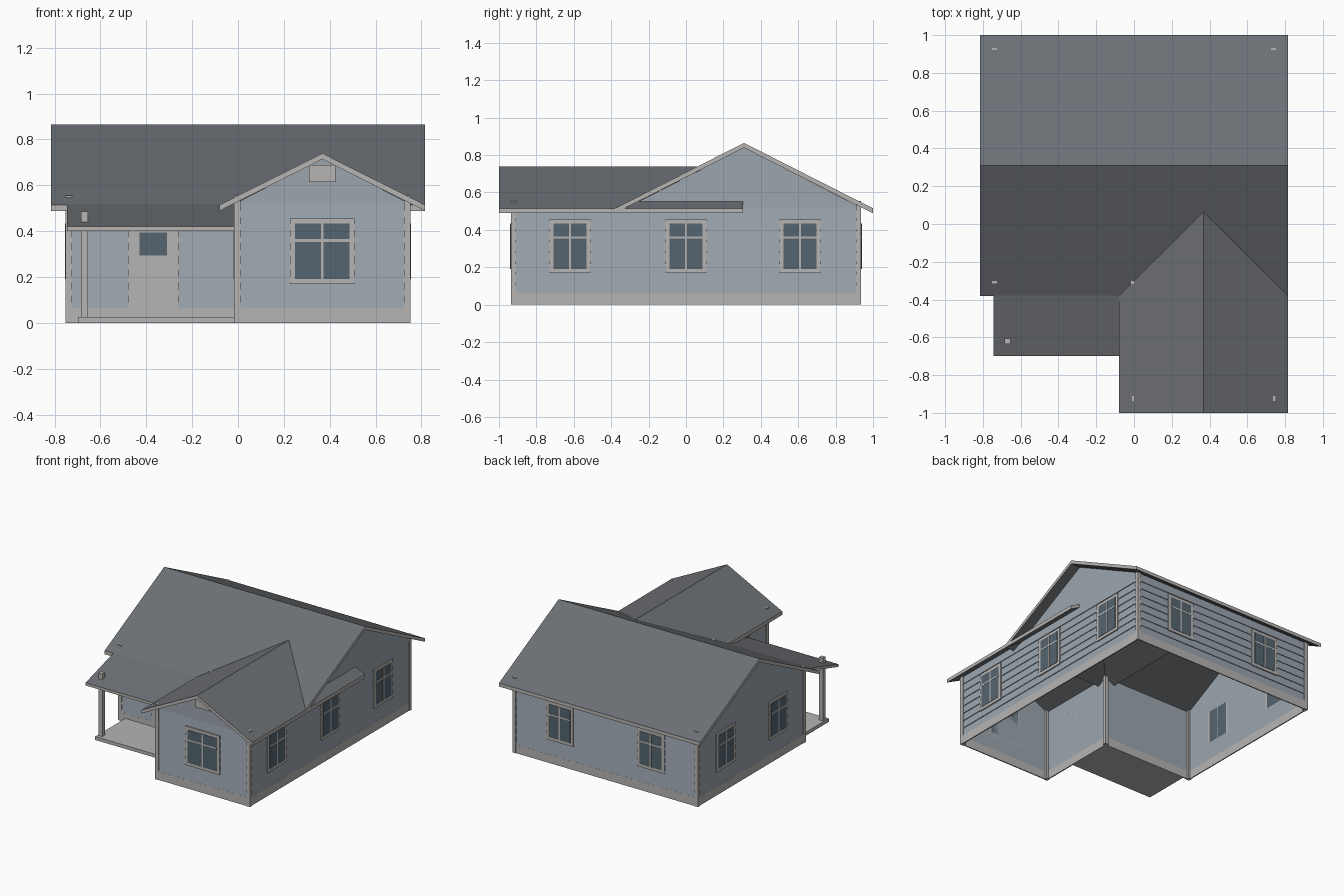
import bpy, bmesh
from mathutils import Vector

if "Cube" in bpy.data.objects:
    bpy.data.objects.remove(bpy.data.objects["Cube"])


def material(name, r, g, b):
    m = bpy.data.materials.new(name)
    m.diffuse_color = (r, g, b, 1)
    m.use_nodes = True
    m.node_tree.nodes["Principled BSDF"].inputs["Base Color"].default_value = m.diffuse_color
    return m


BLUE = material("wall_blue", 0.33, 0.38, 0.43)
ROOF = material("roof_grey", 0.15, 0.16, 0.175)
TRIM = material("trim_light", 0.47, 0.46, 0.45)
GLASS = material("glass_dark", 0.09, 0.13, 0.16)

W, L, F, BACK = 0.74, -0.005, -0.305, 0.925   # wall planes
WING_X = 0.3675                               # wing ridge


def finish(name, bm, *mats):
    me = bpy.data.meshes.new(name)
    bm.to_mesh(me)
    bm.free()
    for m in mats:
        me.materials.append(m)
    ob = bpy.data.objects.new(name, me)
    bpy.context.collection.objects.link(ob)
    return ob


def box(name, lo, hi, mat):
    bm = bmesh.new()
    bmesh.ops.create_cube(bm, size=1)
    for v in bm.verts:
        v.co = [(a + b) / 2 + c * (b - a) for a, b, c in zip(lo, hi, v.co)]
    return finish(name, bm, mat)


def prism(name, pts, vec, light_edges):
    """Extruded section; end caps and the listed edges take the trim colour."""
    bm = bmesh.new()
    a = [bm.verts.new(p) for p in pts]
    b = [bm.verts.new(Vector(p) + Vector(vec)) for p in pts]
    n = len(a)
    bm.faces.new(a).material_index = 1
    bm.faces.new(b[::-1]).material_index = 1
    for i in range(n):
        j = (i + 1) % n
        f = bm.faces.new((a[i], b[i], b[j], a[j]))
        f.material_index = int(i in light_edges)
    bmesh.ops.recalc_face_normals(bm, faces=bm.faces)
    return finish(name, bm, ROOF, TRIM)


def outline(d):
    return [(-W - d, F - d), (L - d, F - d), (L - d, -BACK - d),
            (W + d, -BACK - d), (W + d, BACK + d), (-W - d, BACK + d)]


def loft(name, profile, mat):
    """Sweep an (offset, height) profile round the L-shaped plan."""
    bm = bmesh.new()
    rings = [[bm.verts.new((x, y, z)) for x, y in outline(d)] for d, z in profile]
    for r, s in zip(rings, rings[1:]):
        for i in range(6):
            j = (i + 1) % 6
            bm.faces.new((r[i], r[j], s[j], s[i]))
    return finish(name, bm, mat)


def panel(name, pts, mat):
    bm = bmesh.new()
    bm.faces.new([bm.verts.new(p) for p in pts])
    return finish(name, bm, mat)


# Walls, base band and lapped siding
TOP = 0.525
loft("wall_shell", [(0, 0.062), (0, TOP)], BLUE)
loft("base_band", [(0, 0.062), (0, 0), (0.008, 0), (0.008, 0.062), (0, 0.062)], TRIM)
pitch = (0.52 - 0.062) / 8
boards = []
for i in range(8):
    z = 0.062 + i * pitch
    boards += [(0.0075, z), (0.002, z + pitch)]
loft("siding", boards, BLUE)

# Gable triangles
panel("gable_right", [(W, F, TOP), (W, BACK, TOP), (W, 0.31, 0.84)], BLUE)
panel("gable_left", [(-W, BACK, TOP), (-W, F, TOP), (-W, 0.31, 0.84)], BLUE)
panel("gable_wing", [(L, -BACK, TOP), (W, -BACK, TOP), (WING_X, -BACK, 0.716)], BLUE)

# Roofs
T = 0.026
main = [(-0.38, 0.515), (0.31, 0.865), (1.0, 0.515),
        (1.0, 0.515 - T), (0.31, 0.865 - T), (-0.38, 0.515 - T)]
prism("main_roof", [(-0.815, y, z) for y, z in main], (1.63, 0, 0), (2, 5))
wing = [(-0.08, 0.515), (WING_X, 0.74), (0.815, 0.515),
        (0.815, 0.515 - T), (WING_X, 0.74 - T), (-0.08, 0.515 - T)]
prism("wing_roof", [(x, -1.0, z) for x, z in wing], (0, 1.305, 0), (2, 5))
porch = [(-0.70, 0.421), (-0.31, 0.536), (-0.31, 0.516), (-0.70, 0.401)]
prism("porch_roof", [(-0.745, y, z) for y, z in porch], (0.735, 0, 0), (3,))

# Corner boards
for i, (x, y) in enumerate(outline(-0.002)):
    h = 0.0135
    box(f"corner_board_{i}", (x - h, y - h, 0), (x + h, y + h, 0.555), TRIM)

# Porch floor and post
box("porch_floor", (-0.695, -0.66, 0), (-0.01, F, 0.025), TRIM)
box("porch_post", (-0.685, -0.635, 0.02), (-0.655, -0.605, 0.485), TRIM)


def wall_box(name, wall, u0, u1, z0, z1, d, mat):
    """Box standing d proud of a wall; wall = (axis, plane, outward sign)."""
    axis, plane, s = wall
    p = sorted((plane, plane + s * d))
    if axis == "x":
        return box(name, (p[0], u0, z0), (p[1], u1, z1), mat)
    return box(name, (u0, p[0], z0), (u1, p[1], z1), mat)


def window(name, wall, u, w):
    h, t, z0, z1 = w / 2, 0.022, 0.17, 0.455
    for tag, a, b, c, d in (("sill", -h, h, z0, z0 + t), ("head", -h, h, z1 - t, z1),
                            ("jamb_a", -h, -h + t, z0 + t, z1 - t),
                            ("jamb_b", h - t, h, z0 + t, z1 - t)):
        wall_box(f"{name}_{tag}", wall, u + a, u + b, c, d, 0.0115, TRIM)
    wall_box(f"{name}_glass", wall, u - h + t, u + h - t, z0 + t, z1 - t, 0.0135, GLASS)
    wall_box(f"{name}_mullion", wall, u - 0.006, u + 0.006, z0 + t, z1 - t, 0.015, TRIM)
    wall_box(f"{name}_bar", wall, u - h + t, u + h - t, 0.354, 0.366, 0.015, TRIM)


RIGHT, LEFT, REAR = ("x", W, 1), ("x", -W, -1), ("y", BACK, 1)
WING_FRONT, WING_LEFT, PORCH_WALL = ("y", -BACK, -1), ("x", L, -1), ("y", F, -1)

# Windows
for i, y in enumerate((-0.62, 0, 0.61)):
    window(f"right_window_{i}", RIGHT, y, 0.22)
    window(f"left_window_{i}", WING_LEFT if i == 0 else LEFT, y, 0.22)
for i, x in enumerate((-0.37, 0.37)):
    window(f"rear_window_{i}", REAR, x, 0.22)
window("front_window", WING_FRONT, WING_X, 0.28)

# Door and gable vent
wall_box("door", PORCH_WALL, -0.48, -0.26, 0.025, 0.44, 0.0115, TRIM)
wall_box("door_glass", PORCH_WALL, -0.43, -0.31, 0.295, 0.395, 0.0135, GLASS)
wall_box("gable_vent", WING_FRONT, 0.31, 0.425, 0.615, 0.688, 0.012, TRIM)
